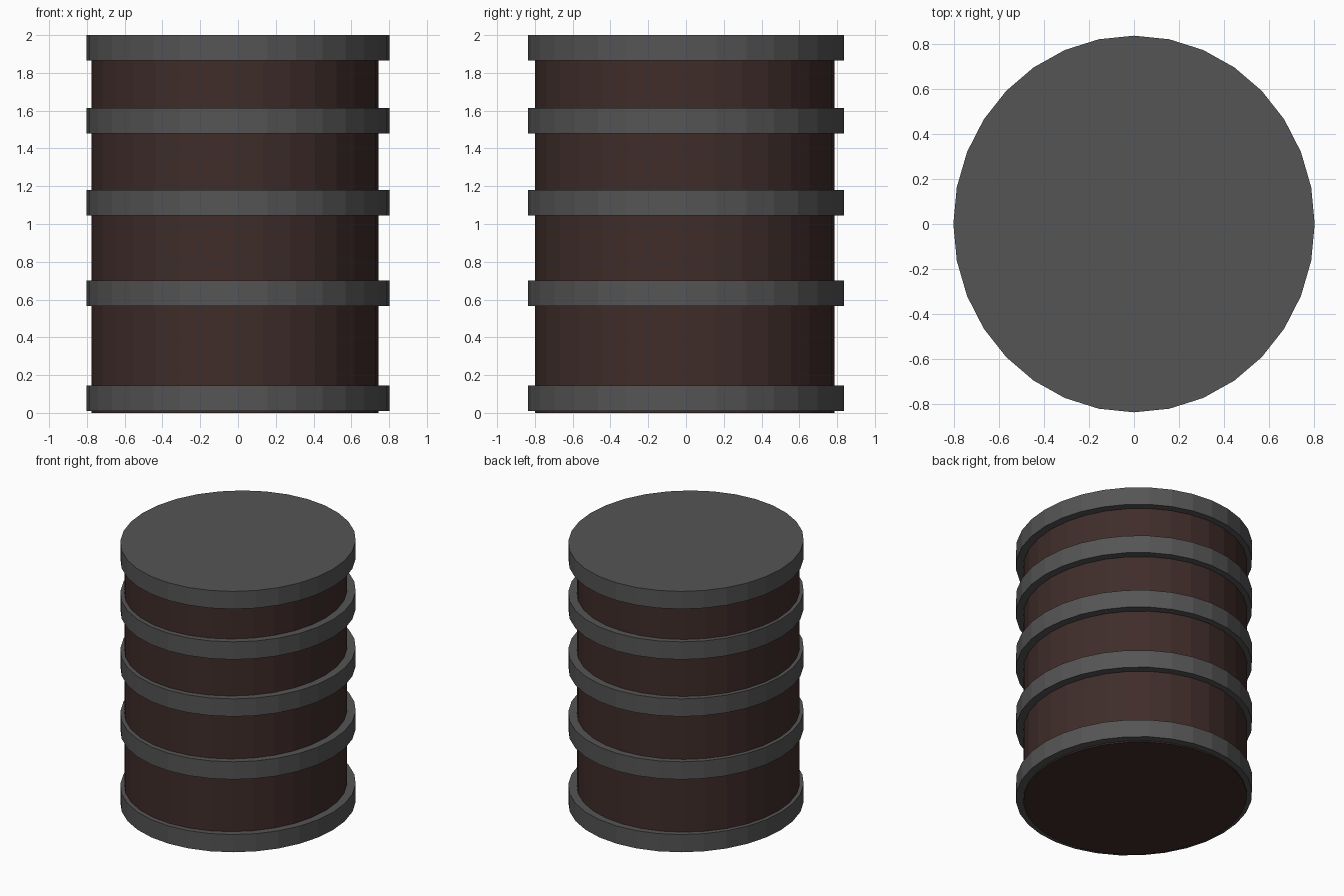
import bpy

if "Cube" in bpy.data.objects:
    bpy.data.objects.remove(bpy.data.objects["Cube"])

SIDES = 32


def material(name, colour):
    mat = bpy.data.materials.new(name)
    mat.diffuse_color = (*colour, 1)
    mat.use_nodes = True
    mat.node_tree.nodes["Principled BSDF"].inputs["Base Color"].default_value = mat.diffuse_color
    return mat


def drum(name, centre, radii, z0, z1, mat):
    """Flat-faced, slightly oval cylinder from z0 to z1."""
    bpy.ops.mesh.primitive_cylinder_add(
        vertices=SIDES, radius=1, depth=1,
        location=(centre[0], centre[1], (z0 + z1) / 2))
    obj = bpy.context.object
    obj.name = name
    obj.scale = (radii[0], radii[1], z1 - z0)
    bpy.ops.object.transform_apply(location=False, rotation=False, scale=True)
    obj.data.materials.append(mat)
    return obj


wood = material("dark_brown", (0.05, 0.026, 0.023))
metal = material("dark_grey", (0.09, 0.09, 0.09))

# Barrel body, set slightly off centre inside the hoops
drum("barrel_body", (-0.015, -0.006), (0.76, 0.793), 0.0, 1.95, wood)

# Hoops; the top one doubles as the lid
HOOP_HEIGHT = 0.135
for name, z in (("bottom_hoop", 0.01), ("lower_hoop", 0.565),
                ("middle_hoop", 1.045), ("upper_hoop", 1.48),
                ("lid_hoop", 1.865)):
    drum(name, (0, 0), (0.803, 0.837), z, z + HOOP_HEIGHT, metal)
